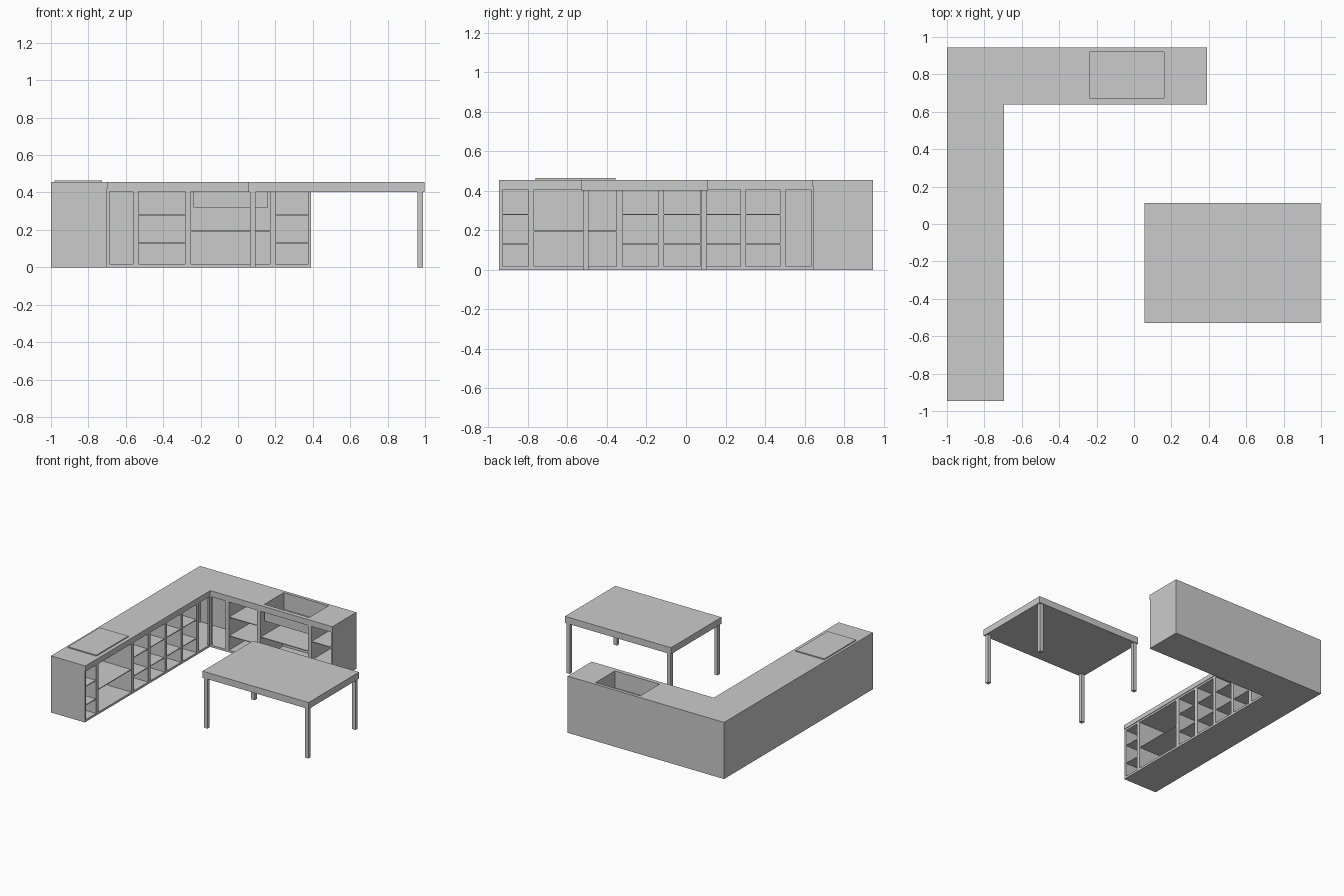
import bpy, bmesh

if "Cube" in bpy.data.objects:
    bpy.data.objects.remove(bpy.data.objects["Cube"])


def prism(name, pts, z0, z1, open_top=False):
    """Vertical extrusion of a plan outline (counter-clockwise)."""
    bm = bmesh.new()
    low = [bm.verts.new((x, y, z0)) for x, y in pts]
    high = [bm.verts.new((x, y, z1)) for x, y in pts]
    bm.faces.new(low[::-1])
    if not open_top:
        bm.faces.new(high)
    n = len(pts)
    for i in range(n):
        j = (i + 1) % n
        bm.faces.new((low[i], low[j], high[j], high[i]))
    me = bpy.data.meshes.new(name)
    bm.to_mesh(me)
    bm.free()
    ob = bpy.data.objects.new(name, me)
    bpy.context.collection.objects.link(ob)
    return ob


def box(name, x0, x1, y0, y1, z0, z1, **kw):
    return prism(name, [(x0, y0), (x1, y0), (x1, y1), (x0, y1)], z0, z1, **kw)


def cut(target, cutter):
    """Subtract the cutter and remove it."""
    mod = target.modifiers.new("cut", 'BOOLEAN')
    mod.operation = 'DIFFERENCE'
    mod.solver = 'EXACT'
    mod.object = cutter
    bpy.context.view_layer.objects.active = target
    bpy.ops.object.modifier_apply(modifier=mod.name)
    bpy.data.objects.remove(cutter)


def ell(name, x_in, y_in, z0, z1):
    """L-shaped plan with the inner corner at (x_in, y_in)."""
    return prism(name, [(-1, -0.945), (x_in, -0.945), (x_in, y_in),
                        (0.39, y_in), (0.39, 0.945), (-1, 0.945)], z0, z1)


# Cabinet body and worktop
body = ell("cabinet_body", -0.70, 0.645, 0, 0.42)
worktop = ell("worktop", -0.695, 0.64, 0.42, 0.455)

Z0, Z1, T = 0.017, 0.405, 0.006
TWO, ONE = (0.13, 0.28), (0.195,)

# Left run compartments: y range and shelf heights
left = [(-0.927, -0.80, TWO), (-0.77, -0.352, ONE), (-0.322, -0.141, TWO),
        (-0.111, 0.07, TWO), (0.10, 0.276, TWO), (0.303, 0.476, TWO)]
for a, b, shelves in left:
    cut(body, box("cutter", -0.985, -0.65, a, b, Z0, Z1))
    for z in shelves:
        box("left_shelf", -0.985, -0.705, a, b, z - T / 2, z + T / 2)

# Back run compartments: x range and shelf heights
back = [(-0.532, -0.281, TWO), (-0.251, 0.171, ONE), (0.20, 0.377, TWO)]
for a, b, shelves in back:
    cut(body, box("cutter", a, b, 0.60, 0.93, Z0, Z1))
    for z in shelves:
        box("back_shelf", a, b, 0.65, 0.93, z - T / 2, z + T / 2)

# Corner compartment, open on both runs around a corner post
cut(body, prism("cutter", [(-0.985, 0.506), (-0.69, 0.506), (-0.69, 0.632),
                           (-0.715, 0.632), (-0.715, 0.657), (-0.687, 0.657),
                           (-0.687, 0.635), (-0.561, 0.635), (-0.561, 0.93),
                           (-0.985, 0.93)], Z0, Z1))

# Sink opening and basin
SINK = (-0.237, 0.16, 0.674, 0.92)
for part in (body, worktop):
    cut(part, box("cutter", *SINK, 0.38, 0.5))
box("sink_basin", *SINK, 0.32, Z1, open_top=True)

# Cooktop
box("cooktop", -0.98, -0.726, -0.76, -0.356, 0.455, 0.463)

# Table
box("table_top", 0.055, 0.998, -0.528, 0.112, 0.402, 0.455)
for x in (0.078, 0.974):
    for y in (-0.506, 0.092):
        box("table_leg", x - 0.015, x + 0.015, y - 0.014, y + 0.014, 0, 0.402)
